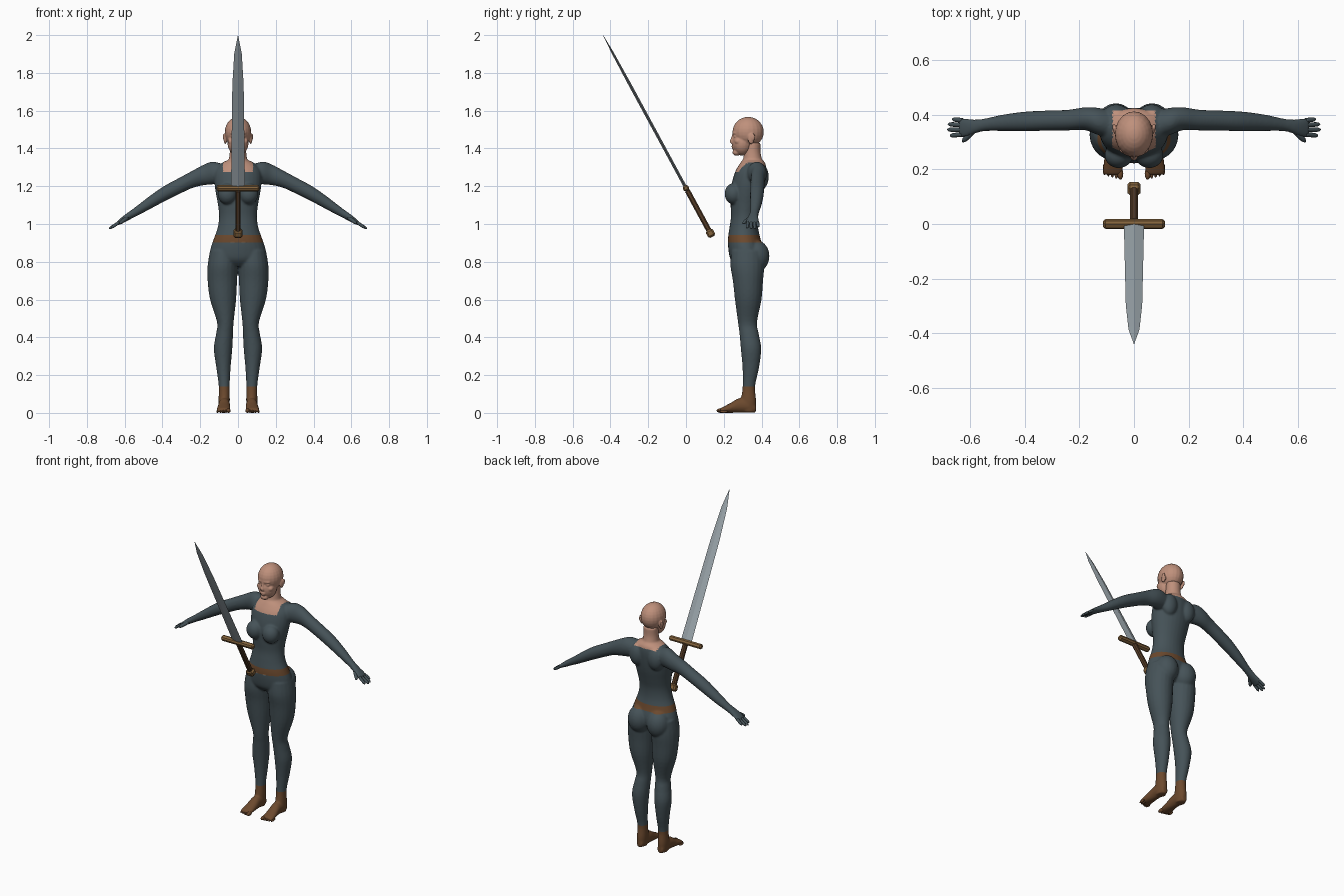
import bpy, bmesh, math
from mathutils import Vector, Matrix

cube = bpy.data.objects.get("Cube")
if cube:
    bpy.data.objects.remove(cube, do_unlink=True)


def material(name, rgb):
    m = bpy.data.materials.new(name)
    m.use_nodes = True
    m.diffuse_color = (*rgb, 1)
    m.node_tree.nodes["Principled BSDF"].inputs["Base Color"].default_value = (*rgb, 1)
    return m


SUIT = material("slate_suit", (.06, .085, .097))
SKIN = material("skin", (.52, .28, .2))
LEATHER = material("brown_leather", (.15, .067, .027))
STEEL = material("steel", (.32, .37, .4))
BRONZE = material("bronze", (.23, .125, .045))
GRIP = material("dark_grip", (.09, .045, .02))


# ---- helpers ----
def spline(points, steps):
    """Catmull-Rom through vectors."""
    out = []
    last = len(points) - 1
    for i in range(last):
        a, b, c, d = (points[min(max(i + k, 0), last)] for k in (-1, 0, 1, 2))
        for s in range(steps):
            t = s / steps
            out.append((2 * b + (c - a) * t + (2 * a - 5 * b + 4 * c - d) * t * t
                        + (3 * b - a - 3 * c + d) * t ** 3) / 2)
    return out + [points[-1]]


def tube(bm, rows, seg=20, steps=4):
    """Loft ellipses given as (centre, half axis, half axis)."""
    rings = []
    for c, u, v in zip(*(spline(list(col), steps) for col in zip(*rows))):
        angles = [math.tau * i / seg for i in range(seg)]
        rings.append([bm.verts.new(c + u * math.cos(a) + v * math.sin(a)) for a in angles])
    for low, high in zip(rings, rings[1:]):
        for i in range(seg):
            j = (i + 1) % seg
            bm.faces.new((low[i], low[j], high[j], high[i]))
    bm.faces.new(rings[0])
    bm.faces.new(rings[-1])


def upright(rows, side=1):
    """Rows of z, x, half width, front y, back y."""
    return [(Vector((side * x, (f + b) / 2, z)), Vector((w, 0, 0)), Vector((0, (b - f) / 2, 0)))
            for z, x, w, f, b in rows]


def blob(bm, centre, radii):
    m = Matrix.Translation(centre) @ Matrix.Diagonal((*radii, 1))
    bmesh.ops.create_uvsphere(bm, u_segments=20, v_segments=14, radius=1, matrix=m)


def finish(name, bm, mats, angle=math.pi):
    bmesh.ops.recalc_face_normals(bm, faces=bm.faces[:])
    me = bpy.data.meshes.new(name)
    bm.to_mesh(me)
    bm.free()
    ob = bpy.data.objects.new(name, me)
    bpy.context.collection.objects.link(ob)
    for m in mats:
        me.materials.append(m)
    bpy.ops.object.select_all(action='DESELECT')
    ob.select_set(True)
    bpy.context.view_layer.objects.active = ob
    bpy.ops.object.shade_smooth_by_angle(angle=angle)
    return ob


def fuse(name, bm, voxel, mats, passes, cuts=(), rule=None):
    """Merge overlapping volumes into one smooth skin, then colour by rule."""
    ob = finish(name + "_volumes", bm, [])
    rm = ob.modifiers.new("fuse", 'REMESH')
    rm.mode, rm.voxel_size = 'VOXEL', voxel
    sm = ob.modifiers.new("soften", 'SMOOTH')
    sm.factor, sm.iterations = .5, passes
    fused = bpy.data.meshes.new_from_object(
        ob.evaluated_get(bpy.context.evaluated_depsgraph_get()))
    bpy.data.objects.remove(ob, do_unlink=True)
    out = bmesh.new()
    out.from_mesh(fused)
    bpy.data.meshes.remove(fused)
    for z in cuts:
        bmesh.ops.bisect_plane(out, geom=out.verts[:] + out.edges[:] + out.faces[:],
                               plane_co=(0, 0, z), plane_no=(0, 0, 1))
    for f in out.faces:
        f.material_index = rule(f.calc_center_median()) if rule else 0
    return finish(name, out, mats)


# ---- body: torso, neck, arms, legs and feet ----
body = bmesh.new()
tube(body, upright([
    (.775, 0, .09, .27, .37), (.81, 0, .143, .237, .4), (.86, 0, .147, .225, .41),
    (.92, 0, .129, .222, .395), (.98, 0, .108, .23, .382), (1.04, 0, .1, .238, .382),
    (1.1, 0, .106, .236, .395), (1.16, 0, .117, .235, .41), (1.22, 0, .125, .243, .42),
    (1.28, 0, .122, .262, .425), (1.32, 0, .09, .285, .42), (1.34, 0, .05, .3, .405)]), 28)
tube(body, upright([(1.27, 0, .06, .285, .41), (1.33, 0, .051, .3, .405),
                    (1.38, 0, .044, .308, .395), (1.43, 0, .044, .315, .395)]))

ARM = [  # x, z, half height, y, half depth
    (.06, 1.265, .045, .36, .05), (.13, 1.27, .06, .375, .05), (.18, 1.26, .055, .385, .042),
    (.24, 1.237, .046, .38, .038), (.32, 1.197, .043, .378, .037), (.4, 1.155, .041, .375, .036),
    (.48, 1.105, .034, .37, .03), (.55, 1.06, .025, .362, .023), (.59, 1.035, .021, .355, .028),
    (.62, 1.016, .016, .352, .035), (.64, 1.002, .012, .353, .034)]
LEG = [
    (.86, .078, .07, .24, .41), (.78, .082, .079, .235, .415), (.7, .083, .078, .248, .408),
    (.6, .079, .069, .259, .4), (.48, .067, .044, .275, .376), (.42, .071, .045, .283, .385),
    (.34, .079, .049, .29, .398), (.24, .077, .038, .299, .387), (.14, .073, .029, .3, .366),
    (.06, .073, .03, .29, .372), (.005, .073, .026, .3, .366)]
FOOT = [  # y, x, half width, height
    (.37, .073, .018, .045), (.33, .073, .03, .075), (.28, .073, .031, .078),
    (.24, .075, .034, .055), (.2, .077, .037, .034), (.18, .077, .034, .024)]

for s in (-1, 1):
    tube(body, [(Vector((s * x, y, z)), Vector((0, d, 0)), Vector((0, 0, h)))
                for x, z, h, y, d in ARM])
    tube(body, upright(LEG, s))
    tube(body, [(Vector((s * x, y, h / 2)), Vector((w, 0, 0)), Vector((0, 0, h / 2)))
                for y, x, w, h in FOOT])
    blob(body, (s * .056, .252, 1.16), (.052, .048, .056))     # bust
    blob(body, (s * .066, .37, .83), (.07, .072, .085))        # seat
    blob(body, (s * .065, .395, 1.25), (.05, .043, .07))       # shoulder blade

BELT_LOW, BELT_HIGH, ANKLE = .903, .942, .14


def body_colour(p):
    if p.z < ANKLE or BELT_LOW < p.z < BELT_HIGH and abs(p.x) < .2:
        return 2
    neckline = 1.275 + max(0, p.y - .3) * .3
    return 1 if abs(p.x) < .078 and p.z > neckline else 0


fuse("body", body, .006, [SUIT, SKIN, LEATHER], 5, (BELT_LOW, BELT_HIGH, ANKLE), body_colour)

# ---- head ----
head = bmesh.new()
blob(head, (0, .329, 1.487), (.07, .083, .08))
blob(head, (0, .298, 1.43), (.056, .054, .068))      # face
blob(head, (0, .268, 1.379), (.026, .022, .018))     # chin
blob(head, (0, .265, 1.481), (.044, .02, .012))      # brow
blob(head, (0, .249, 1.41), (.021, .009, .005))      # upper lip
blob(head, (0, .251, 1.4), (.018, .009, .006))       # lower lip
tube(head, [(Vector((0, y, z)), Vector((w, 0, 0)), Vector((0, .015, 0)))
            for z, y, w in ((1.478, .26, .008), (1.455, .253, .009),
                            (1.437, .246, .013), (1.427, .25, .012))], 12)
for s in (-1, 1):
    blob(head, (s * .034, .276, 1.438), (.021, .02, .018))    # cheek
    blob(head, (s * .026, .262, 1.463), (.013, .01, .007))    # eyelid
    blob(head, (s * .067, .345, 1.452), (.009, .018, .029))   # ear
    blob(head, (s * .074, .354, 1.461), (.006, .012, .02))    # ear rim
fuse("head", head, .004, [SKIN], 3)

# ---- fingers and toes ----
for side, s in (("right", -1), ("left", 1)):
    hand = bmesh.new()
    fingers = [((.628, y, 1.01), (tip, y + spread, end), .0085)
               for y, tip, spread, end in ((.379, .664, .004, .985), (.362, .68, .003, .976),
                                           (.345, .682, 0, .975), (.328, .672, -.005, .979))]
    fingers.append(((.585, .342, 1.034), (.627, .301, 1.003), .01))   # thumb
    for a, b, r in fingers:
        a, b = (Vector((s * p[0], p[1], p[2])) for p in (a, b))
        along = (b - a).normalized()
        u = along.cross(Vector((0, 0, 1))).normalized()
        v = along.cross(u)
        tube(hand, [(a.lerp(b, t), u * r * k, v * r * k)
                    for t, k in ((0, 1), (.5, 1), (.85, .85), (1, .3))], 10, 3)
    finish(side + "_fingers", hand, [SUIT])

    toes = bmesh.new()
    for i in range(5):
        r = .012 if i == 0 else .0085 - i * .0004
        blob(toes, (s * (.05 + i * .0145), .184 + i * .004, r), (r * .9, .022, r))
    finish(side + "_toes", toes, [LEATHER])

# ---- sword, built upright around the guard and then tilted forward ----
TILT = Matrix.Translation((0, 0, 1.19)) @ Matrix.Rotation(math.atan2(.58, 1.07), 4, 'X')


def sword_part(name, bm, mat):
    ob = finish(name, bm, [mat], math.radians(20))
    ob.matrix_world = TILT


def block(name, size, z, mat, bevel):
    bm = bmesh.new()
    bmesh.ops.create_cube(bm, matrix=Matrix.Translation((0, 0, z)) @ Matrix.Diagonal((*size, 1)))
    bmesh.ops.bevel(bm, geom=bm.edges[:], offset=bevel, segments=1, affect='EDGES')
    sword_part(name, bm, mat)


blade = bmesh.new()
tube(blade, [(Vector((0, 0, z)), Vector((w, 0, 0)), Vector((0, d, 0)))
             for z, w, d in ((0, .037, .008), (.62, .03, .008),
                             (.81, .02, .006), (.922, .0005, .0005))], 4, 1)
sword_part("sword_blade", blade, STEEL)
block("sword_guard", (.226, .032, .03), 0, BRONZE, .008)
block("sword_grip", (.028, .028, .25), -.135, GRIP, .007)
block("sword_pommel", (.048, .042, .042), -.272, BRONZE, .009)
